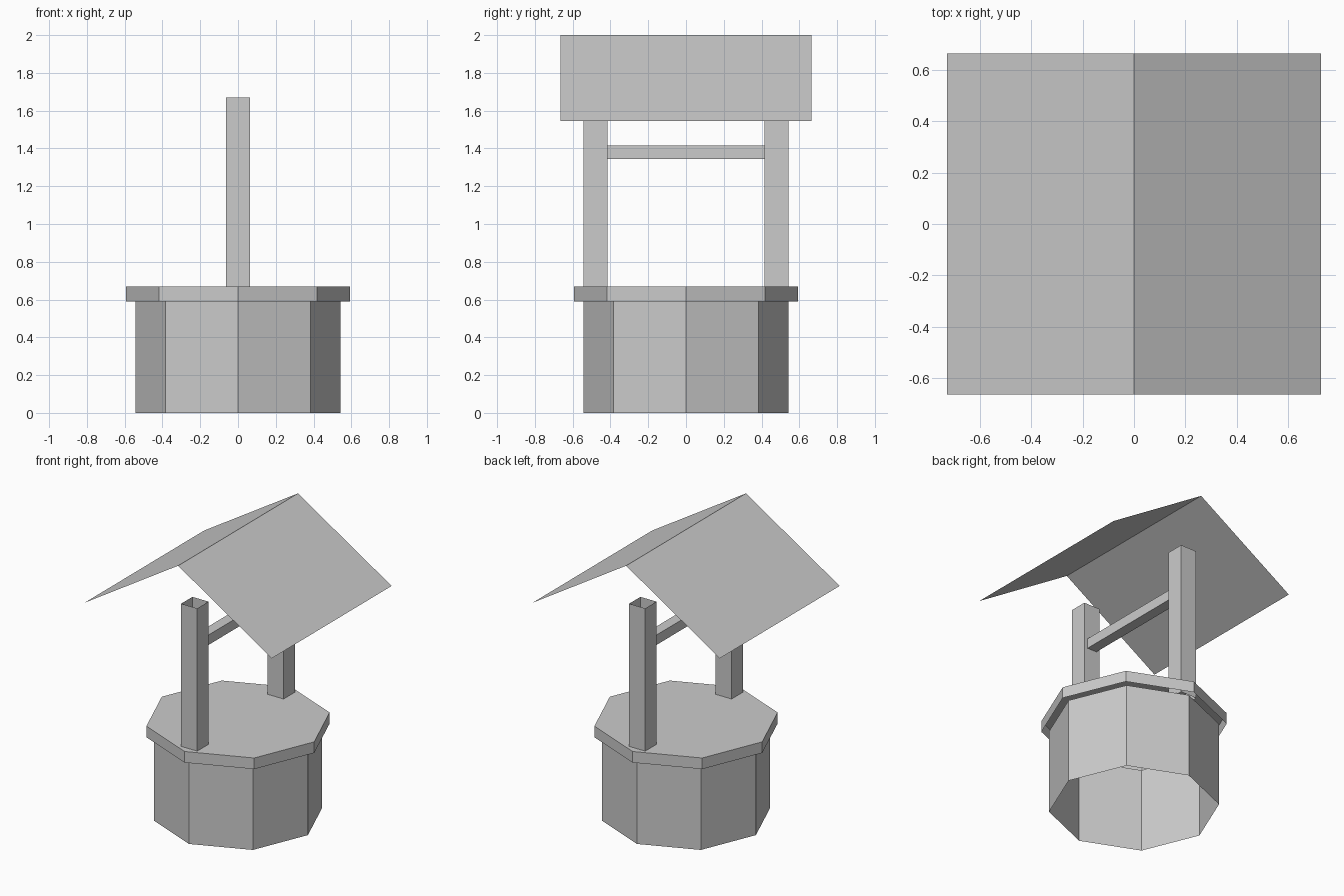
import bpy
import math

if "Cube" in bpy.data.objects:
    bpy.data.objects.remove(bpy.data.objects["Cube"])

# One plain colour for the whole model
grey = bpy.data.materials.new("light grey")
grey.diffuse_color = (0.6, 0.6, 0.6, 1)
grey.use_nodes = True
grey.node_tree.nodes["Principled BSDF"].inputs["Base Color"].default_value = grey.diffuse_color


def make_object(name, verts, faces):
    mesh = bpy.data.meshes.new(name)
    mesh.from_pydata(verts, [], faces)
    mesh.materials.append(grey)
    obj = bpy.data.objects.new(name, mesh)
    bpy.context.collection.objects.link(obj)
    return obj


def tube(name, outline, z0, z1, top=False):
    """Flat-sided tube over a counter-clockwise outline, optionally closed on top."""
    n = len(outline)
    verts = [(x, y, z) for z in (z0, z1) for x, y in outline]
    faces = [(i, (i + 1) % n, n + (i + 1) % n, n + i) for i in range(n)]
    if top:
        faces.append(tuple(range(n, 2 * n)))
    return make_object(name, verts, faces)


def octagon(r):
    return [(r * math.cos(k * math.pi / 4), r * math.sin(k * math.pi / 4)) for k in range(8)]


def rectangle(hx, hy, cy=0.0):
    return [(-hx, cy - hy), (hx, cy - hy), (hx, cy + hy), (-hx, cy + hy)]


# Well wall, open below, and the overhanging lid
tube("well_wall", octagon(0.543), 0.0, 0.59)
tube("well_lid", octagon(0.592), 0.59, 0.668, top=True)

# Hollow square posts, set into the lid
for name, side in (("front_post", -1), ("back_post", 1)):
    tube(name, rectangle(0.0625, 0.0625, side * 0.479), 0.592, 1.67)

# Crossbar between the posts: a square tube turned to lie along y
bar = tube("crossbar", rectangle(0.037, 0.035), -0.416, 0.416)
bar.rotation_euler = (math.pi / 2, 0, 0)
bar.location = (0, 0, 1.38)

# Thin gable roof of two sheets, floating above the posts
eave_x, eave_z, ridge_z, half_y = 0.728, 1.545, 2.0, 0.665
profile = [(-eave_x, eave_z), (0, ridge_z), (eave_x, eave_z)]
make_object("roof",
            [(x, y, z) for y in (-half_y, half_y) for x, z in profile],
            [(0, 1, 4, 3), (1, 2, 5, 4)])
